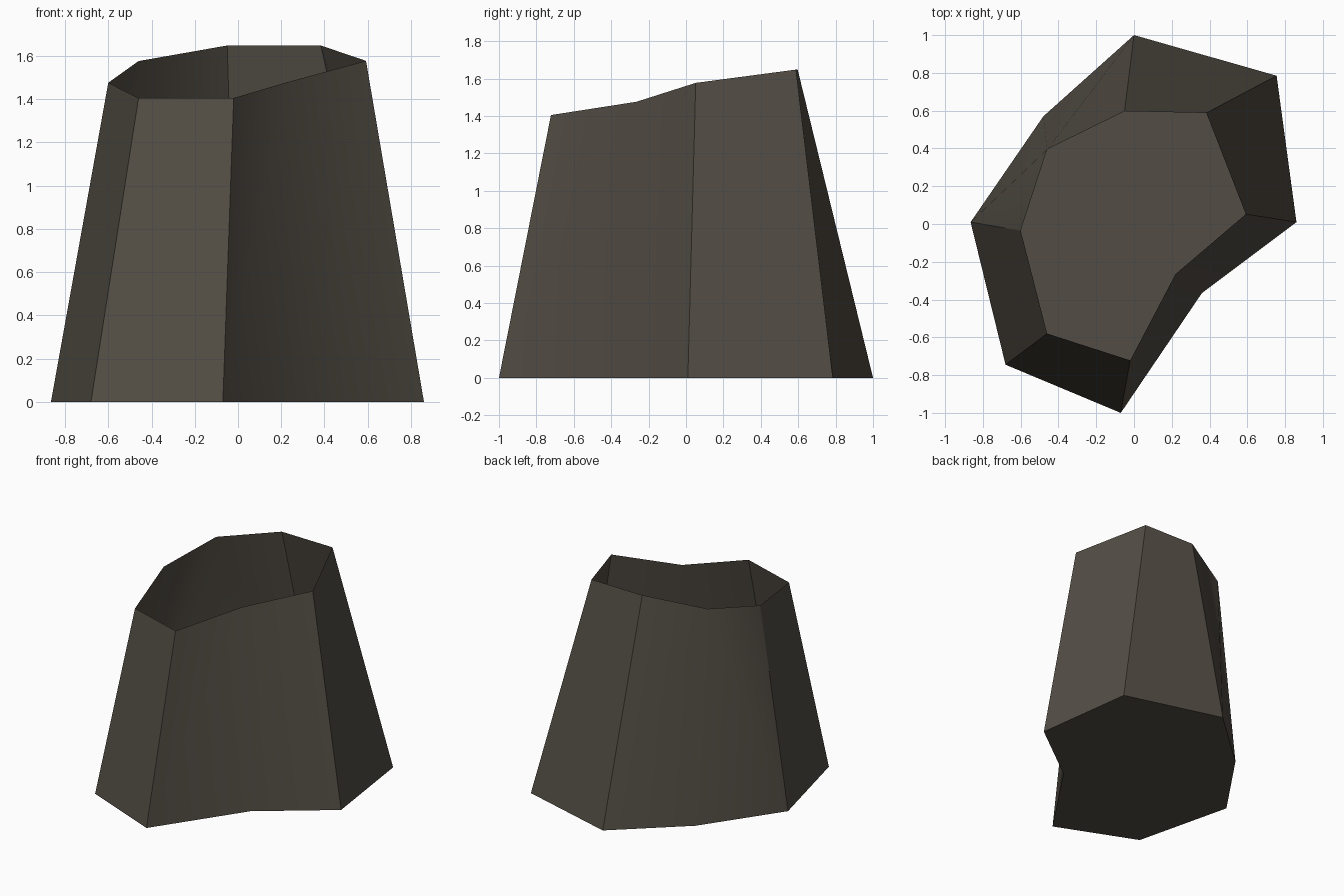
import bpy, bmesh, math

if "Cube" in bpy.data.objects:
    bpy.data.objects.remove(bpy.data.objects["Cube"])

# Outlines of the base (z = 0) and of the slanted open rim, in matching order
base = [(0, 1), (-0.48, 0.57), (-0.865, 0.01), (-0.68, -0.745),
        (-0.07, -1), (0.36, -0.365), (0.86, 0.01), (0.755, 0.785)]
rim = [(-0.05, 0.597, 1.648), (-0.46, 0.395, 1.576), (-0.6, -0.035, 1.476),
       (-0.46, -0.58, 1.405), (-0.02, -0.722, 1.405), (0.22, -0.265, 1.476),
       (0.592, 0.052, 1.577), (0.383, 0.588, 1.648)]

stone = bpy.data.materials.new("dark brown grey")
stone.diffuse_color = (0.085, 0.074, 0.058, 1)
stone.use_nodes = True
stone.node_tree.nodes["Principled BSDF"].inputs["Base Color"].default_value = stone.diffuse_color

# Open-topped hollow stump: thin tapered walls with a floor
bm = bmesh.new()
low = [bm.verts.new((x, y, 0)) for x, y in base]
high = [bm.verts.new(p) for p in rim]
n = len(low)
for i in range(n):
    j = (i + 1) % n
    if i == 1:  # the twisted back-left wall folds along its diagonal
        bm.faces.new((low[i], low[j], high[i]))
        bm.faces.new((low[j], high[j], high[i]))
    else:
        bm.faces.new((low[i], low[j], high[j], high[i]))
bm.faces.new(low[::-1])
bm.normal_update()

mesh = bpy.data.meshes.new("hollow_stump")
bm.to_mesh(mesh)
bm.free()
mesh.materials.append(stone)
stump = bpy.data.objects.new("hollow_stump", mesh)
bpy.context.collection.objects.link(stump)

# Flat walls, with only the shallow folds shaded smooth
bpy.context.view_layer.objects.active = stump
stump.select_set(True)
bpy.ops.object.shade_smooth_by_angle(angle=math.radians(25))
